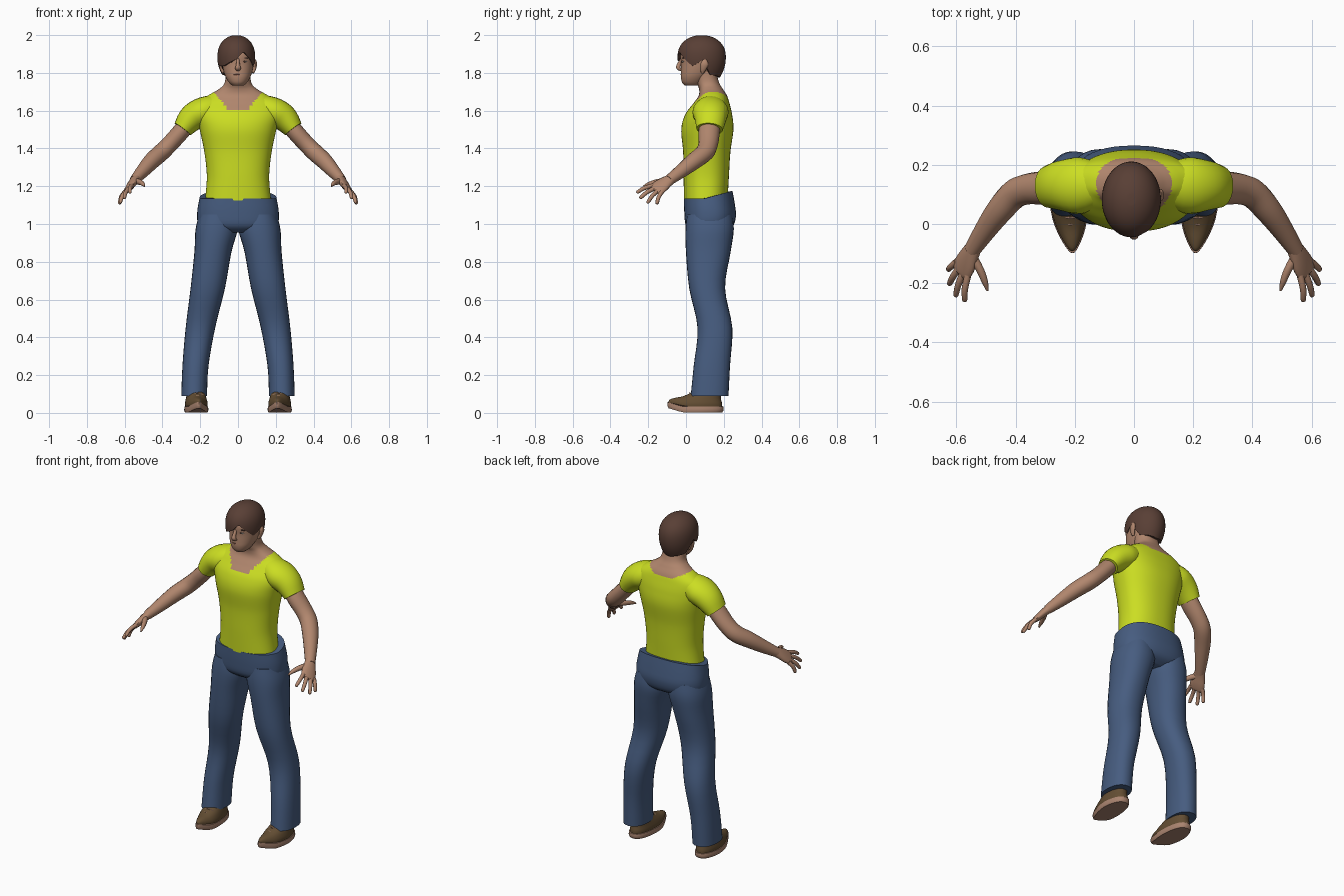
import bpy, bmesh, math
from mathutils import Vector

if "Cube" in bpy.data.objects:
    bpy.data.objects.remove(bpy.data.objects["Cube"])


def material(name, rgb):
    m = bpy.data.materials.new(name)
    m.diffuse_color = (*rgb, 1)
    m.use_nodes = True
    m.node_tree.nodes["Principled BSDF"].inputs["Base Color"].default_value = m.diffuse_color
    return m


SKIN = material("skin", (0.44, 0.24, 0.155))
SHIRT = material("lime_cloth", (0.60, 0.73, 0.016))
DENIM = material("blue_denim", (0.062, 0.108, 0.215))
HAIR = material("brown_hair", (0.10, 0.05, 0.036))
LEATHER = material("brown_leather", (0.125, 0.075, 0.033))
SOLE = material("tan_sole", (0.40, 0.23, 0.16))
LIPS = material("lips", (0.30, 0.12, 0.085))
WHITE = material("eye_white", (0.6, 0.55, 0.5))


def resample(keys, sub):
    """Catmull-Rom interpolation between key rings."""
    out = []
    for i in range(len(keys) - 1):
        a, b, c, d = (keys[max(0, min(len(keys) - 1, i + k))] for k in (-1, 0, 1, 2))
        for s in range(sub):
            t = s / sub
            out.append([0.5 * (2 * q + (r - p) * t + (2 * p - 5 * q + 4 * r - s2) * t * t
                               + (3 * q - p - 3 * r + s2) * t ** 3)
                        for p, q, r, s2 in zip(a, b, c, d)])
    return out + [list(keys[-1])]


def grid(name, rows, mats, mirror=False, cap=True, angle=50):
    """Skin closed rings of points into one object."""
    bm = bmesh.new()
    vr = [[bm.verts.new(p) for p in row] for row in rows]
    n = len(rows[0])
    for a, b in zip(vr, vr[1:]):
        for i in range(n):
            j = (i + 1) % n
            bm.faces.new((a[i], a[j], b[j], b[i]))
    if cap:
        bm.faces.new(vr[0])
        bm.faces.new(vr[-1])
    bmesh.ops.recalc_face_normals(bm, faces=bm.faces)
    me = bpy.data.meshes.new(name)
    bm.to_mesh(me)
    bm.free()
    ob = bpy.data.objects.new(name, me)
    bpy.context.collection.objects.link(ob)
    for m in mats:
        me.materials.append(m)
    if mirror:
        ob.modifiers.new("mirror", "MIRROR").use_clip = False
    bpy.ops.object.select_all(action="DESELECT")
    ob.select_set(True)
    bpy.context.view_layer.objects.active = ob
    bpy.ops.object.shade_smooth_by_angle(angle=math.radians(angle))
    return ob


def loft(name, keys, mats, n=32, sub=4, power=1.0, warp=None, **kw):
    """Horizontal oval rings: (x, y, z, half width, half depth)."""
    rows = []
    for x, y, z, rx, ry in resample(keys, sub):
        row = []
        for i in range(n):
            c, s = math.cos(math.tau * i / n), math.sin(math.tau * i / n)
            p = Vector((x + rx * math.copysign(abs(c) ** power, c),
                        y + ry * math.copysign(abs(s) ** power, s), z))
            row.append(warp(p) if warp else p)
        rows.append(row)
    return grid(name, rows, mats, **kw)


def tube(name, keys, mat, ref=(0, 1, 0), n=16, sub=4, mirror=True):
    """Oval rings square to a path: (x, y, z, radius along ref, other radius)."""
    pts = resample(keys, sub)
    rows = []
    for i, k in enumerate(pts):
        d = (Vector(pts[min(i + 1, len(pts) - 1)][:3]) - Vector(pts[max(i - 1, 0)][:3])).normalized()
        side = Vector(ref)
        side = (side - d * side.dot(d)).normalized()
        up = d.cross(side)
        rows.append([Vector(k[:3]) + side * k[3] * math.cos(math.tau * j / n)
                     + up * k[4] * math.sin(math.tau * j / n) for j in range(n)])
    return grid(name, rows, [mat], mirror=mirror)


# Torso: shirt below the neckline, skin above it
torso = loft("torso_and_neck", [
    (0, .105, 1.125, .175, .115), (0, .107, 1.25, .165, .12), (0, .11, 1.38, .178, .125),
    (0, .113, 1.50, .203, .138), (0, .12, 1.58, .222, .124), (0, .135, 1.64, .215, .095),
    (0, .142, 1.68, .16, .075), (0, .132, 1.715, .10, .063), (0, .115, 1.75, .07, .06),
    (0, .095, 1.82, .066, .06)], [SHIRT, SKIN], n=80, sub=8, power=.88)
for f in torso.data.polygons:
    c = f.center
    low = 1.605 if c.y < .13 else 1.665
    line = low + (1.70 - low) * max(0, abs(c.x) - .05) / .08
    f.material_index = int(c.z > line)

# Sleeves and arms
tube("sleeve", [(.09, .135, 1.615, .065, .07), (.18, .13, 1.597, .095, .076),
                (.245, .13, 1.56, .085, .072), (.293, .125, 1.502, .07, .053)], SHIRT, n=24)
tube("arm", [(.26, .127, 1.54, .055, .045), (.31, .122, 1.48, .056, .046),
             (.36, .118, 1.425, .052, .045), (.405, .10, 1.38, .05, .046),
             (.455, .045, 1.335, .046, .044), (.505, -.025, 1.28, .037, .036),
             (.548, -.09, 1.232, .029, .026)], SKIN)

# Hands
ACROSS = Vector((.05, .06, -.045))
tube("palm", [(.54, -.078, 1.24, .029, .025), (.555, -.105, 1.222, .037, .022),
              (.57, -.135, 1.20, .045, .019), (.585, -.162, 1.18, .043, .013),
              (.588, -.168, 1.176, .03, .006)], SKIN, ref=ACROSS, sub=3)
tips = [(.572, -.262, 1.165), (.603, -.245, 1.135), (.625, -.205, 1.11), (.628, -.155, 1.105)]
for i, tip in enumerate(tips):
    base = Vector((.58, -.150, 1.187)) + ACROSS * (i - 1.5) * .25
    tip = Vector(tip)
    mid = base.lerp(tip, .5) + Vector((.005, -.003, .006))
    near = mid.lerp(tip, .85)
    tube("finger", [(*base, .012, .012), (*mid, .011, .011), (*near, .009, .009),
                    (*tip, .003, .003)], SKIN, ref=ACROSS, n=10, sub=3)
tube("thumb", [(.548, -.105, 1.228, .018, .016), (.52, -.155, 1.222, .015, .014),
               (.504, -.195, 1.212, .011, .011), (.495, -.225, 1.20, .004, .004)],
     SKIN, ref=(0, 0, 1), n=10, sub=3)


# Trousers
def waist_tilt(p):
    if p.z > 1.08:
        p.z += (p.z - 1.08) / .055 * max(0, p.y - .1) * .28
    return p


loft("trouser_seat", [(0, .12, .955, .13, .08), (0, .125, .99, .205, .125), (0, .128, 1.06, .216, .137),
                      (0, .118, 1.135, .203, .128)], [DENIM], n=48, power=.85, warp=waist_tilt)
loft("trouser_leg", [(.232, .125, .09, .068, .10), (.225, .137, .25, .069, .096),
                     (.199, .153, .45, .078, .092), (.16, .112, .66, .091, .095),
                     (.133, .118, .85, .098, .118), (.114, .125, .97, .111, .128),
                     (.11, .125, 1.05, .095, .12)], [DENIM], n=28, power=.9, mirror=True)


# Shoes: taper to the toe and lift it slightly
def shoe_shape(p):
    t = max(0, .08 - p.y)
    p.x = .222 + (p.x - .222) * (1 - 1.8 * t * t / .1) - .08 * t
    p.z += max(0, -p.y - .02) * .3
    return p


loft("shoe_sole", [(.222, .05, .003, .06, .142), (.222, .05, .015, .064, .149), (.222, .05, .034, .062, .148)],
     [SOLE], sub=2, power=.85, warp=shoe_shape, mirror=True, angle=35)
loft("shoe_upper", [(.222, .05, .03, .058, .142), (.222, .052, .05, .060, .139),
                    (.222, .07, .075, .055, .115), (.222, .105, .105, .047, .082),
                    (.222, .125, .135, .043, .065)], [LEATHER], power=.9, warp=shoe_shape, mirror=True)
for k in range(3):
    y, z = .022 - .022 * k, .106 - .013 * k
    tube("shoe_lace", [(.185, y + .006, z - .012, .004, .003), (.215, y - .002, z, .004, .003),
                       (.245, y + .006, z - .012, .004, .003)], SOLE, n=6, sub=2)

# Head
loft("head", [(0, .035, 1.732, .03, .04), (0, .034, 1.748, .047, .054), (0, .045, 1.775, .064, .072),
              (0, .06, 1.805, .075, .087), (0, .078, 1.85, .084, .104), (0, .082, 1.90, .087, .11),
              (0, .085, 1.95, .075, .09), (0, .085, 1.98, .04, .05)], [SKIN], n=36, power=.92)
tube("nose", [(0, -.022, 1.872, .008, .008), (0, -.036, 1.845, .010, .011),
              (0, -.041, 1.826, .015, .011), (0, -.024, 1.815, .012, .006)],
     SKIN, ref=(1, 0, 0), n=12, mirror=False)
tube("ear", [(.078, .086, 1.80, .008, .008), (.087, .092, 1.822, .016, .009),
             (.092, .098, 1.848, .02, .009), (.088, .10, 1.87, .010, .006)], SKIN, n=12)


def face_plate(name, x, z, w, h, y, mat, mirror):
    tube(name, [(x - w, y + .003, z, .003, .001), (x, y, z, .004, h), (x + w, y + .006, z, .003, .001)],
         mat, n=8, mirror=mirror)


face_plate("eye", .034, 1.86, .014, .005, -.018, WHITE, True)
face_plate("iris", .034, 1.86, .005, .005, -.0205, HAIR, True)
face_plate("eyebrow", .036, 1.879, .02, .004, -.018, HAIR, True)
face_plate("upper_lip", 0, 1.791, .024, .0035, -.025, LIPS, False)
face_plate("lower_lip", 0, 1.784, .019, .004, -.024, LIPS, False)


# Hair: a cap from a shaped hairline to the crown
HAIRLINE = [(0, 1.865), (25, 1.79), (90, 1.775), (155, 1.79), (180, 1.865), (200, 1.835), (228, 1.838),
            (270, 1.872), (292, 1.912), (315, 1.875), (337, 1.835), (360, 1.865)]


def hairline(deg):
    for (a, za), (b, zb) in zip(HAIRLINE, HAIRLINE[1:]):
        if a <= deg <= b:
            return za + (zb - za) * (deg - a) / (b - a)


N, ROWS = 60, 16
rows = []
for r in range(-1, ROWS + 1):
    row = []
    for i in range(N):
        deg = 360 * i / N
        a = math.radians(deg)
        z0 = hairline(deg)
        t = math.sin(max(r, 0) / ROWS * math.pi / 2)
        z = z0 + (1.999 - z0) * t
        h = (z - 1.88) / .12
        s = max(.02, (1 - h ** 2.4) ** .5) if h > 0 else 1 - .32 * h * h
        if r < 0:      # tuck the rim under the cap
            s *= .86
        row.append((-.009 + .1 * s * math.cos(a), .083 + .128 * s * math.sin(a), z))
    rows.append(row)
grid("hair", rows, [HAIR])
